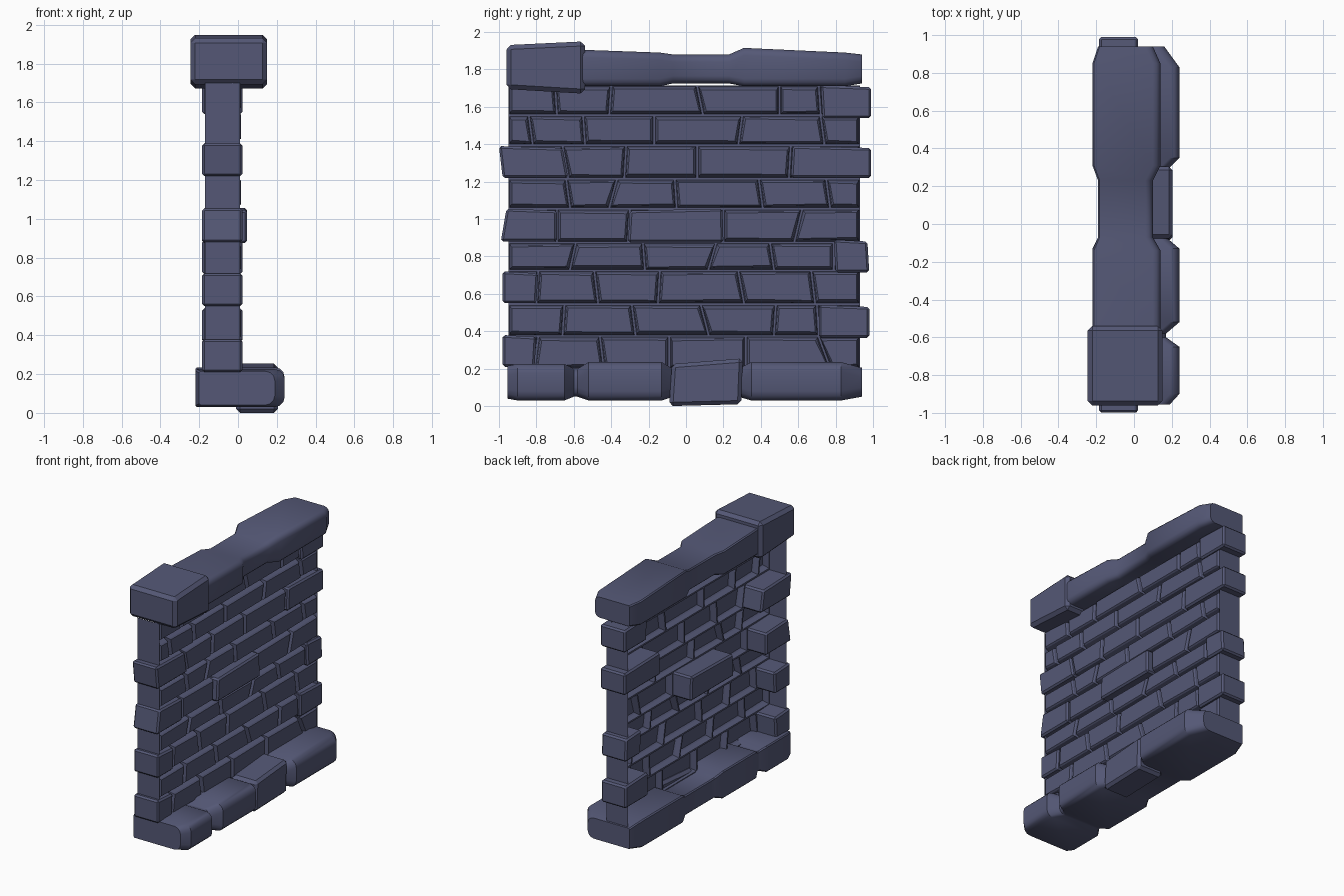
import bpy, bmesh, math, random

if "Cube" in bpy.data.objects:
    bpy.data.objects.remove(bpy.data.objects["Cube"])

random.seed(4)
stone_mat = bpy.data.materials.new("slate blue stone")
stone_mat.diffuse_color = (0.089, 0.097, 0.180, 1)
stone_mat.use_nodes = True
stone_mat.node_tree.nodes["Principled BSDF"].inputs["Base Color"].default_value = stone_mat.diffuse_color


def finish(name, bm, angle=None, closed=True):
    if closed:
        bmesh.ops.recalc_face_normals(bm, faces=bm.faces)
    me = bpy.data.meshes.new(name)
    bm.to_mesh(me)
    bm.free()
    me.materials.append(stone_mat)
    ob = bpy.data.objects.new(name, me)
    bpy.context.collection.objects.link(ob)
    if angle:
        bpy.ops.object.select_all(action='DESELECT')
        bpy.context.view_layer.objects.active = ob
        ob.select_set(True)
        bpy.ops.object.shade_smooth_by_angle(angle=math.radians(angle))
    return ob


def block(name, x0, x1, quad, bevel):
    """Chamfered block: a y-z outline extruded along x."""
    bm = bmesh.new()
    a = [bm.verts.new((x0, y, z)) for y, z in quad]
    b = [bm.verts.new((x1, y, z)) for y, z in quad]
    bm.faces.new(a)
    bm.faces.new(b)
    for i in range(4):
        j = (i + 1) % 4
        bm.faces.new((a[i], a[j], b[j], b[i]))
    bmesh.ops.recalc_face_normals(bm, faces=bm.faces)
    bmesh.ops.bevel(bm, geom=list(bm.edges), offset=bevel, segments=1,
                    affect='EDGES', profile=0.5)
    return finish(name, bm)


def stone_run(name, sections, r, s):
    """Loft of rounded sections (y, x0, x1, z0, z1) along the wall.
    r rounds the +x corners, s the -x corners."""
    bm = bmesh.new()
    rings = []
    for y, x0, x1, z0, z1 in sections:
        pts = [(x0, z0 + s), (x0 + s, z0)]
        for k in range(4):
            t = math.radians(-90 + 30 * k)
            pts.append((x1 - r + r * math.cos(t), z0 + r + r * math.sin(t)))
        for k in range(4):
            t = math.radians(30 * k)
            pts.append((x1 - r + r * math.cos(t), z1 - r + r * math.sin(t)))
        pts += [(x0 + s, z1), (x0, z1 - s)]
        rings.append([bm.verts.new((x, y, z)) for x, z in pts])
    n = len(rings[0])
    for p, q in zip(rings, rings[1:]):
        for i in range(n):
            j = (i + 1) % n
            bm.faces.new((p[i], p[j], q[j], q[i]))
    bm.faces.new(rings[0])
    bm.faces.new(rings[-1])
    return finish(name, bm, 32)


# Brick facing: one open-backed relief sheet; joints as (top y, bottom y)
Y0, Y1 = -0.95, 0.93
BACK, FRONT = -0.03, 0.016
levels = [0.20, 0.375, 0.545, 0.725, 0.875, 1.055, 1.215, 1.395, 1.555, 1.715]
joints = [
    [(-.79, -.81), (-.46, -.44), (-.09, -.09), (.32, .32), (.71, .77)],
    [(-.65, -.66), (-.29, -.27), (.08, .12), (.48, .47), (.70, .71)],
    [(-.79, -.80), (-.49, -.47), (-.14, -.15), (.28, .31), (.67, .69)],
    [(-.59, -.62), (-.23, -.22), (.16, .12), (.45, .47), (.79, .79)],
    [(-.69, -.69), (-.30, -.31), (.20, .20), (.62, .58)],
    [(-.64, -.62), (-.37, -.41), (-.06, -.05), (.39, .41), (.75, .77)],
    [(-.66, -.63), (-.32, -.33), (.06, .06), (.56, .55)],
    [(-.84, -.82), (-.55, -.54), (-.17, -.17), (.30, .28), (.72, .74)],
    [(-.70, -.69), (-.40, -.41), (.06, .09), (.50, .50), (.71, .72)],
]
bm = bmesh.new()
for row, (zb, zt) in zip(joints, zip(levels, levels[1:])):
    edges = [(Y0, Y0)] + row + [(Y1, Y1)]
    for (lt, lb), (rt, rb) in zip(edges, edges[1:]):
        base = [(lb, zb), (rb, zb), (rt, zt), (lt, zt)]
        sides = [(1, 1), (-1, 1), (-1, -1), (1, -1)]
        jit = [random.uniform(0, .008) for _ in range(4)]
        rings = []
        for x, inset in ((BACK, 0), (BACK, .006), (FRONT - .010, .011), (FRONT, .019)):
            rings.append([bm.verts.new((x, y + sy * inset,
                                        z + sz * (inset + (j if inset > .01 else 0))))
                          for (y, z), (sy, sz), j in zip(base, sides, jit)])
        for p, q in zip(rings, rings[1:]):
            for i in range(4):
                j = (i + 1) % 4
                bm.faces.new((p[i], p[j], q[j], q[i]))
        bm.faces.new(rings[-1])
finish("brick_facing", bm, closed=False)

# End walls: single sheets closing the two ends, the rear stays open
for name, y, flip in (("end_wall_near", Y0, False), ("end_wall_far", Y1, True)):
    bm = bmesh.new()
    vs = [bm.verts.new(c) for c in ((-.17, y, .15), (.01, y, .15),
                                    (.01, y, 1.70), (-.17, y, 1.70))]
    bm.faces.new(vs[::-1] if flip else vs)
    finish(name, bm, closed=False)

# Corner bricks: (left bottom, right bottom, right top, left top, z bottom, z top)
corner_bricks = [
    (-.98, -.81, -.80, -.98, .21, .38),
    (-.98, -.80, -.79, -.98, .55, .72),
    (-.99, -.69, -.69, -.96, .88, 1.055),
    (-.98, -.63, -.66, -1.0, 1.22, 1.39),
    (.71, .98, .98, .71, .365, .54),
    (.80, .98, .97, .79, .715, .89),
    (.56, .99, .99, .57, 1.22, 1.39),
    (.73, .99, .99, .72, 1.54, 1.715),
]
for i, (lb, rb, rt, lt, zb, zt) in enumerate(corner_bricks):
    block(f"corner_brick_{i + 1}", -.185, .022,
          [(lb, zb), (rb, zb), (rt, zt - .01), (lt, zt)], .012)

# Brick passing right through the wall
block("through_brick", -.185, .047,
      [(-.31, .875), (.20, .875), (.195, 1.055), (-.30, 1.045)], .012)

# Coping: smooth run plus a tilted end block
stone_run("coping_run", [
    (-.56, -.22, .14, 1.71, 1.905),
    (-.14, -.22, .14, 1.71, 1.89),
    (-.07, -.19, .10, 1.725, 1.88),
    (.23, -.19, .10, 1.725, 1.88),
    (.31, -.22, .14, 1.71, 1.915),
    (.85, -.22, .14, 1.71, 1.89),
    (.94, -.19, .10, 1.725, 1.88)], .04, .008)
block("coping_end_block", -.245, .15,
      [(-.96, 1.695), (-.54, 1.67), (-.54, 1.95), (-.96, 1.93)], .024)

# Footing: smooth run plus a tilted block in front
stone_run("footing_run", [
    (-.955, -.20, .19, .04, .215),
    (-.90, -.22, .24, .03, .225),
    (-.65, -.22, .24, .03, .225),
    (-.60, -.19, .17, .05, .20),
    (-.58, -.19, .17, .05, .20),
    (-.52, -.22, .24, .03, .235),
    (-.13, -.22, .24, .03, .235),
    (-.07, -.19, .17, .05, .20),
    (.28, -.19, .17, .05, .20),
    (.35, -.22, .24, .03, .235),
    (.83, -.22, .24, .03, .235),
    (.94, -.19, .16, .05, .205)], .05, .008)
block("footing_block", -.01, .205,
      [(-.09, .0), (.295, .01), (.305, .255), (-.075, .225)], .02)
